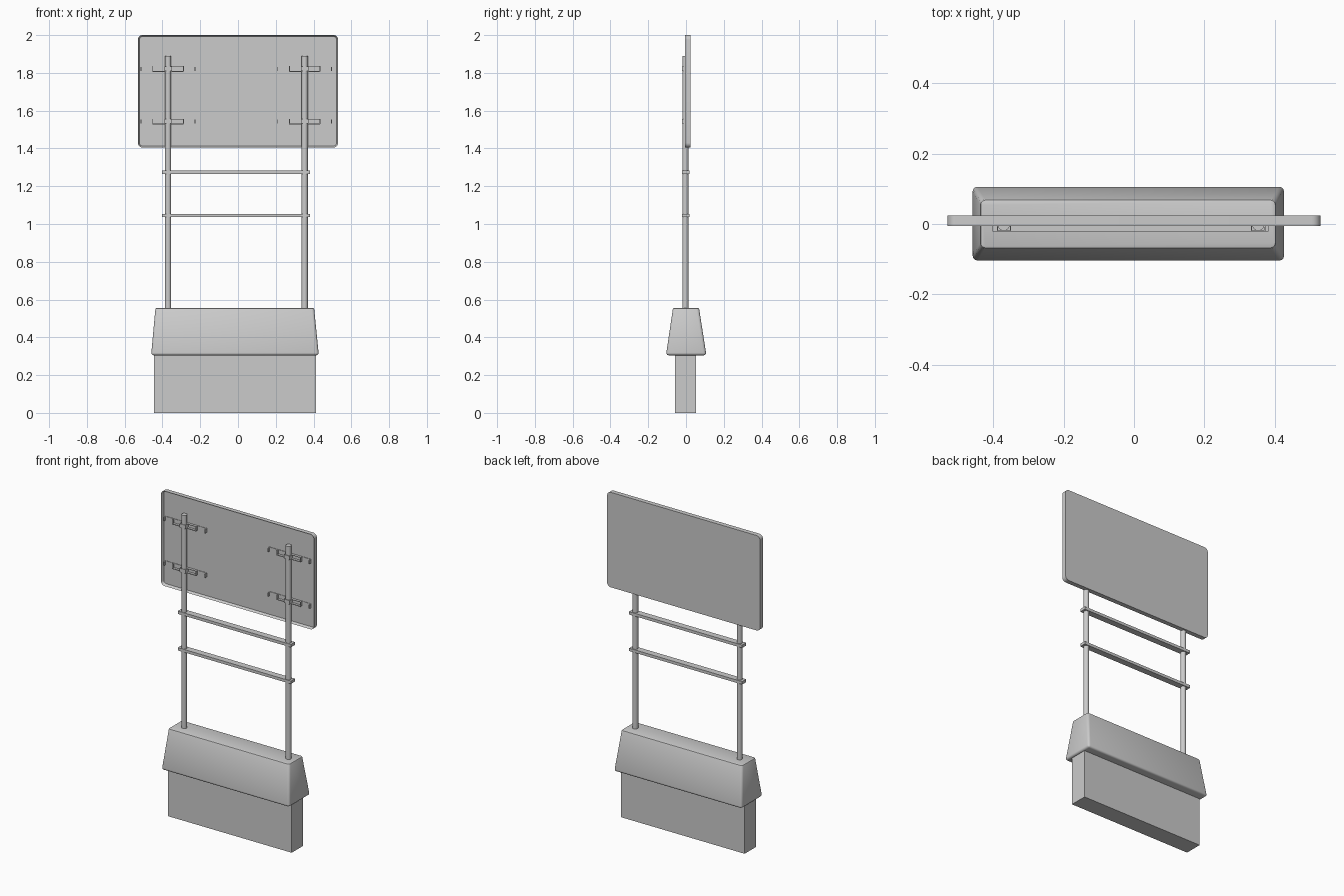
import bpy, bmesh, math
from mathutils import Matrix, Vector

cube = bpy.data.objects.get("Cube")
if cube:
    bpy.data.objects.remove(cube, do_unlink=True)

grey = bpy.data.materials.new("light grey")
grey.use_nodes = True
COLOUR = (0.6, 0.6, 0.6, 1)
grey.diffuse_color = COLOUR
grey.node_tree.nodes["Principled BSDF"].inputs["Base Color"].default_value = COLOUR


def finish(name, bm, smooth=False):
    bmesh.ops.recalc_face_normals(bm, faces=bm.faces)
    mesh = bpy.data.meshes.new(name)
    bm.to_mesh(mesh)
    bm.free()
    mesh.materials.append(grey)
    ob = bpy.data.objects.new(name, mesh)
    bpy.context.collection.objects.link(ob)
    if smooth:
        bpy.ops.object.select_all(action="DESELECT")
        ob.select_set(True)
        bpy.context.view_layer.objects.active = ob
        bpy.ops.object.shade_smooth_by_angle(angle=math.radians(35))
    return ob


def add_box(bm, x, y, z):
    """Add a box given its (min, max) on each axis."""
    mid = Vector([sum(p) / 2 for p in (x, y, z)])
    size = [p[1] - p[0] for p in (x, y, z)]
    mat = Matrix.Translation(mid) @ Matrix.Diagonal((*size, 1))
    return bmesh.ops.create_cube(bm, size=1, matrix=mat)["verts"]


def box(name, x, y, z):
    bm = bmesh.new()
    add_box(bm, x, y, z)
    return finish(name, bm)


# Plinth
box("plinth", (-0.444, 0.413), (-0.058, 0.053), (0, 0.31))

# Tapered hood over the plinth, with softened edges
bm = bmesh.new()
for v in add_box(bm, (-0.46, 0.428), (-0.106, 0.108), (0.305, 0.555)):
    if v.co.z > 0.5:
        v.co.x = -0.437 if v.co.x < 0 else 0.403
        v.co.y = -0.069 if v.co.y < 0 else 0.069
low = [e for e in bm.edges if any(v.co.z < 0.4 for v in e.verts)]
bmesh.ops.bevel(bm, geom=low, offset=0.014, segments=3, affect="EDGES", profile=0.5)
top = [e for e in bm.edges if all(v.co.z > 0.554 for v in e.verts)]
bmesh.ops.bevel(bm, geom=top, offset=0.006, segments=2, affect="EDGES", profile=0.5)
finish("hood", bm, True)

# Sign panel: a rounded tray, open at the front
bm = bmesh.new()
W, LOW, HIGH, R = 0.53, 1.405, 2.0, 0.025
ring = []
corners = [(W, HIGH), (-W, HIGH), (-W, LOW), (W, LOW)]
for i, (cx, cz) in enumerate(corners):
    cx -= math.copysign(R, cx)
    cz += R if cz == LOW else -R
    for k in range(7):
        a = math.radians(90 * i + 15 * k)
        ring.append(bm.verts.new((cx + R * math.cos(a), 0.024, cz + R * math.sin(a))))
back = bm.faces.new(ring)
ext = bmesh.ops.extrude_face_region(bm, geom=[back], use_keep_orig=True)
moved = [g for g in ext["geom"] if isinstance(g, bmesh.types.BMVert)]
bmesh.ops.translate(bm, verts=moved, vec=(0, -0.029, 0))
bmesh.ops.recalc_face_normals(bm, faces=bm.faces)
front = min(bm.faces, key=lambda f: f.calc_center_median().y)
bmesh.ops.inset_region(bm, faces=[front], thickness=0.008)
bmesh.ops.translate(bm, verts=front.verts[:], vec=(0, 0.017, 0))
finish("sign_panel", bm, True)

# Cross rails between the posts
for name, z in (("lower_rail", 1.045), ("upper_rail", 1.274)):
    box(name, (-0.402, 0.382), (-0.022, 0.018), (z - 0.009, z + 0.009))

for side, x in (("right", -0.37), ("left", 0.353)):
    # Round post
    bm = bmesh.new()
    bmesh.ops.create_cone(bm, cap_ends=True, segments=20, radius1=0.0165, radius2=0.0165,
                          depth=1.34, matrix=Matrix.Translation((x, -0.003, 1.22)))
    finish(side + "_post", bm, True)
    # Brackets holding the panel: back strip, channel lips, clamp strap and end tabs
    for level, z in (("lower", 1.543), ("upper", 1.822)):
        bm = bmesh.new()
        add_box(bm, (x - 0.145, x + 0.145), (0.009, 0.013), (z - 0.012, z + 0.014))
        add_box(bm, (x - 0.082, x + 0.082), (-0.006, 0.012), (z - 0.016, z - 0.011))
        add_box(bm, (x, x + 0.082), (-0.004, 0.012), (z + 0.011, z + 0.014))
        add_box(bm, (x - 0.02, x + 0.02), (-0.022, -0.018), (z - 0.012, z + 0.012))
        for s in (-1, 1):
            a, b = sorted((x + s * 0.017, x + s * 0.02))
            add_box(bm, (a, b), (-0.022, 0.012), (z - 0.012, z + 0.012))
            a, b = sorted((x + s * 0.079, x + s * 0.083))
            add_box(bm, (a, b), (-0.004, 0.012), (z - 0.014, z + 0.014))
            a, b = sorted((x + s * 0.14, x + s * 0.145))
            add_box(bm, (a, b), (-0.004, 0.012), (z - 0.012, z + 0.01))
        finish(f"{side}_{level}_bracket", bm)
